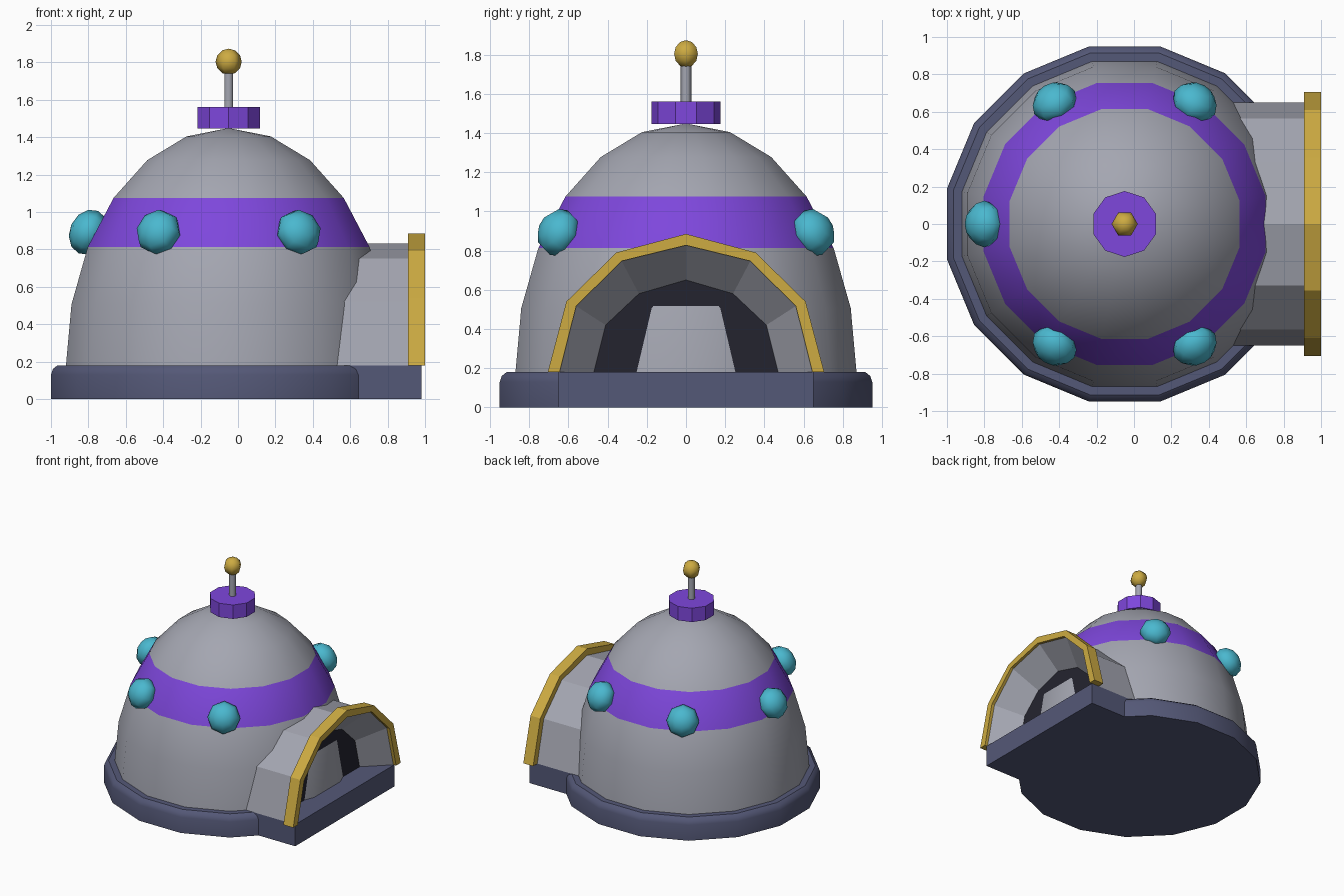
import bpy, bmesh, math
from mathutils import Vector, Matrix

if "Cube" in bpy.data.objects:
    bpy.data.objects.remove(bpy.data.objects["Cube"])

CX = -0.05          # dome axis
BASE_TOP = 0.18


def mat(name, r, g, b):
    m = bpy.data.materials.new(name)
    lin = [((c / 255 + 0.055) / 1.055) ** 2.4 for c in (r, g, b)]
    m.diffuse_color = (*lin, 1)
    m.use_nodes = True
    m.node_tree.nodes["Principled BSDF"].inputs["Base Color"].default_value = m.diffuse_color
    return m


GREY = mat("grey shell", 164, 166, 177)
PURPLE = mat("purple", 126, 71, 220)
GOLD = mat("gold", 205, 171, 66)
TEAL = mat("teal", 74, 184, 207)
SLATE = mat("slate blue", 84, 88, 119)
DARK = mat("dark opening", 36, 36, 47)


def finish(name, bm, mats, smooth=None):
    bmesh.ops.recalc_face_normals(bm, faces=bm.faces)
    me = bpy.data.meshes.new(name)
    bm.to_mesh(me)
    bm.free()
    for m in mats:
        me.materials.append(m)
    ob = bpy.data.objects.new(name, me)
    bpy.context.collection.objects.link(ob)
    if smooth:
        bpy.ops.object.select_all(action='DESELECT')
        ob.select_set(True)
        bpy.context.view_layer.objects.active = ob
        bpy.ops.object.shade_smooth_by_angle(angle=math.radians(smooth))
    return ob


def lathe(name, profile, sides, mats, phase=0.0, smooth=None, rule=None):
    """Closed stack of rings about the dome axis; profile is (radius, z)."""
    bm = bmesh.new()
    rings = []
    for r, z in profile:
        rings.append([bm.verts.new((CX + r * math.cos(phase + 2 * math.pi * i / sides),
                                    r * math.sin(phase + 2 * math.pi * i / sides), z))
                      for i in range(sides)])
    for a, b in zip(rings, rings[1:]):
        for i in range(sides):
            j = (i + 1) % sides
            bm.faces.new((a[i], a[j], b[j], b[i]))
    bm.faces.new(rings[0])
    bm.faces.new(rings[-1])
    if rule:
        for f in bm.faces:
            f.material_index = rule(f.calc_center_median())
    return finish(name, bm, mats, smooth)


def arch(half):
    """Mirror half an arch (outside foot up to the crown) to a full outline."""
    return half + [(-y, z) for y, z in reversed(half[:-1])]


def arch_loop(bm, outline, x):
    return [bm.verts.new((x, y, z)) for y, z in outline]


def bridge(bm, a, b, index=0):
    for i in range(len(a) - 1):
        bm.faces.new((a[i], a[i + 1], b[i + 1], b[i])).material_index = index


# Base: sixteen-sided disc with a rounded top rim
k = 1 / math.cos(math.pi / 16)
half_step = math.pi / 16
lathe("base_disc", [(0.95 * k, 0), (0.95 * k, 0.13), (0.94 * k, 0.16), (0.915 * k, BASE_TOP)],
      16, [SLATE], half_step, 35)

# Base: doorstep block under the entrance
bm = bmesh.new()
bmesh.ops.create_cube(bm, size=1, matrix=Matrix.Translation((0.64, 0, BASE_TOP / 2))
                      @ Matrix.Diagonal((0.68, 1.3, BASE_TOP, 1)))
finish("entrance_step", bm, [SLATE])

# Dome: stretched half sphere with a purple band between two rings
dome = [(0.87 * k * math.cos(math.radians(a)), BASE_TOP - 0.003 + 1.27 * math.sin(math.radians(a)))
        for a in (0, 15, 30, 45, 60, 75, 89.5)]
lathe("dome", dome, 16, [GREY, PURPLE], half_step, 35,
      lambda c: 1 if 0.83 < c.z < 1.07 else 0)

# Entrance tunnel: outer shell, tapering inner walls and dark end wall
outer = arch([(0.65, BASE_TOP), (0.565, 0.52), (0.33, 0.75), (0, 0.83)])
inner = arch([(0.47, BASE_TOP), (0.41, 0.42), (0.24, 0.58), (0, 0.65)])
bm = bmesh.new()
back, front, end = (arch_loop(bm, outer, 0.45), arch_loop(bm, outer, 0.98),
                    arch_loop(bm, inner, 0.787))
bridge(bm, back, front)
bridge(bm, front, end)
bm.faces.new(end).material_index = 1
finish("entrance_tunnel", bm, [GREY, DARK])

# Gold arch trim around the tunnel mouth
trim_out = arch([(0.705, BASE_TOP), (0.61, 0.54), (0.355, 0.79), (0, 0.885)])
trim_in = arch([(0.645, BASE_TOP), (0.56, 0.517), (0.327, 0.747), (0, 0.827)])
bm = bmesh.new()
loops = [arch_loop(bm, o, x) for o, x in
         ((trim_out, 0.91), (trim_out, 1.0), (trim_in, 1.0), (trim_in, 0.91))]
for a, b in zip(loops, loops[1:] + loops[:1]):
    bridge(bm, a, b)
for e in (0, -1):
    bm.faces.new([l[e] for l in loops])
finish("arch_trim", bm, [GOLD])

# Cap and antenna
lathe("top_cap", [(0.176, 1.445), (0.176, 1.56)], 10, [PURPLE], math.pi / 2)
lathe("antenna_rod", [(0.027, 1.55), (0.027, 1.77)], 6, [GREY], math.pi / 2, 65)
bm = bmesh.new()
bmesh.ops.create_uvsphere(bm, u_segments=6, v_segments=6, radius=0.07,
                          matrix=Matrix.Translation((CX, 0, 1.803)) @ Matrix.Rotation(math.pi / 2, 4, 'Z'))
finish("antenna_ball", bm, [GOLD], 80)

# Teal lamps around the band, flattened along the dome's outward direction
for n, deg in enumerate((60, 120, 180, 240, 300)):
    a, tilt = math.radians(deg), math.radians(25)
    out = Vector((math.cos(a) * math.cos(tilt), math.sin(a) * math.cos(tilt), math.sin(tilt)))
    place = Matrix.Translation((CX + 0.75 * math.cos(a), 0.75 * math.sin(a), 0.892))
    bm = bmesh.new()
    bmesh.ops.create_uvsphere(bm, u_segments=8, v_segments=6, radius=1,
                              matrix=place @ out.to_track_quat('Z', 'Y').to_matrix().to_4x4()
                              @ Matrix.Diagonal((0.125, 0.125, 0.1, 1)))
    finish(f"lamp_{n + 1}", bm, [TEAL], 80)
